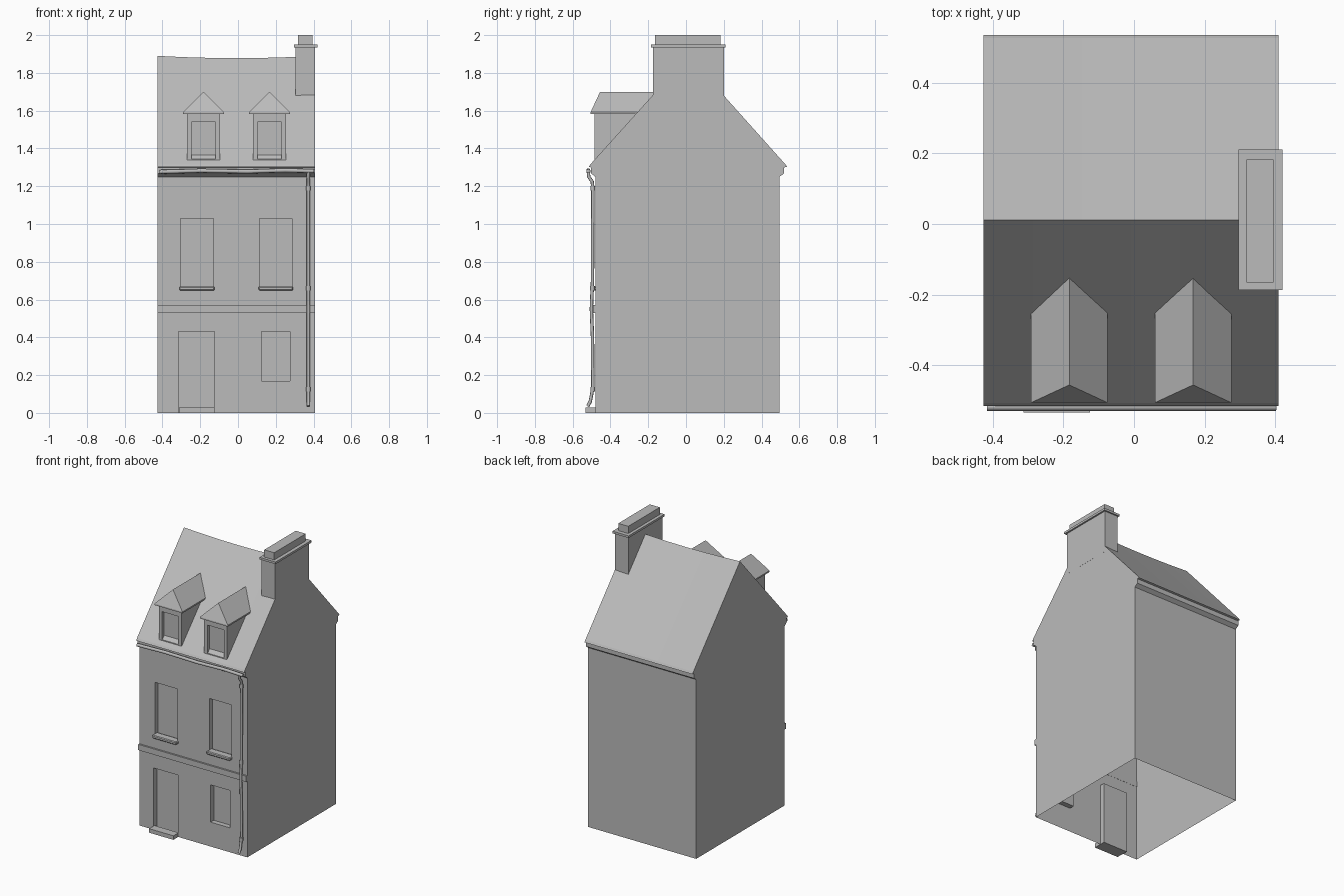
import bpy, bmesh
from mathutils import Vector

if "Cube" in bpy.data.objects:
    bpy.data.objects.remove(bpy.data.objects["Cube"], do_unlink=True)

stone = bpy.data.materials.new("plain grey")
stone.use_nodes = True
GREY = (0.5, 0.5, 0.5, 1)
stone.diffuse_color = GREY
stone.node_tree.nodes["Principled BSDF"].inputs["Base Color"].default_value = GREY

LEFT, RIGHT, FRONT, BACK = -0.425, 0.408, -0.48, 0.495
RIDGE_Y, RIDGE_Z = 0.012, 1.89


def finish(name, bm):
    bmesh.ops.remove_doubles(bm, verts=bm.verts, dist=0.0001)
    mesh = bpy.data.meshes.new(name)
    bm.to_mesh(mesh)
    bm.free()
    obj = bpy.data.objects.new(name, mesh)
    bpy.context.collection.objects.link(obj)
    mesh.materials.append(stone)
    return obj


def face(bm, *points):
    return bm.faces.new([bm.verts.new(p) for p in points])


def add_box(bm, x, y, z):
    made = bmesh.ops.create_cube(bm, size=1)["verts"]
    for v in made:
        v.co = [r[0] + (c + 0.5) * (r[1] - r[0]) for r, c in zip((x, y, z), v.co)]


def box(name, x, y, z):
    bm = bmesh.new()
    add_box(bm, x, y, z)
    return finish(name, bm)


def front_panel(bm, x, z, y, openings, depth):
    """Flat front wall with recessed rectangular openings."""
    xs = sorted({*x, *(e for o in openings for e in o[:2])})
    zs = sorted({*z, *(e for o in openings for e in o[2:])})
    for a, b in zip(xs, xs[1:]):
        for c, d in zip(zs, zs[1:]):
            if not any(o[0] <= a and b <= o[1] and o[2] <= c and d <= o[3] for o in openings):
                face(bm, (a, y, c), (b, y, c), (b, y, d), (a, y, d))
    q = y + depth
    for a, b, c, d in openings:
        face(bm, (a, q, c), (b, q, c), (b, q, d), (a, q, d))
        ring = [(a, c), (b, c), (b, d), (a, d)]
        for (x0, z0), (x1, z1) in zip(ring, ring[1:] + ring[:1]):
            face(bm, (x0, y, z0), (x0, q, z0), (x1, q, z1), (x1, y, z1))


# Front wall with door and window recesses
upper = [(-0.305, -0.13), (0.115, 0.285)]
holes = [(a, b, 0.665, 1.03) for a, b in upper]
holes += [(-0.315, -0.125, 0, 0.43), (0.125, 0.275, 0.17, 0.43)]
bm = bmesh.new()
front_panel(bm, (LEFT, RIGHT), (0, 1.25), FRONT, holes, 0.035)
bmesh.ops.remove_doubles(bm, verts=bm.verts, dist=0.0001)
bmesh.ops.dissolve_limit(bm, angle_limit=0.01, verts=bm.verts, edges=bm.edges)
finish("front_wall", bm)

# Gables, back wall, cornice and roof swept from one outline, open underneath
outline = [(FRONT, 0), (FRONT, 1.25), (-0.502, 1.268), (-0.502, 1.3), (-0.515, 1.302),
           (-0.506, 1.316), (RIDGE_Y, RIDGE_Z), (0.526, 1.316), (0.535, 1.302),
           (0.52, 1.3), (0.52, 1.268), (BACK, 1.25), (BACK, 0)]
STEPS = 6
bm = bmesh.new()
rows = []
for i in range(STEPS + 1):
    t = i / STEPS
    sag = 0.012 * 4 * t * (1 - t)
    rows.append([bm.verts.new((LEFT + t * (RIGHT - LEFT), y, z - (sag if z == RIDGE_Z else 0)))
                 for y, z in outline])
for r, s in zip(rows, rows[1:]):
    for j in range(1, len(outline) - 1):
        bm.faces.new((r[j], r[j + 1], s[j + 1], s[j]))
bm.faces.new(rows[0])
bm.faces.new(list(reversed(rows[-1])))
bmesh.ops.recalc_face_normals(bm, faces=bm.faces)
if sum((f.normal.z * f.calc_area() for f in bm.faces)) < 0:
    bmesh.ops.reverse_faces(bm, faces=bm.faces)
finish("walls_and_roof", bm)

# String course, sills and doorstep
box("string_course", (LEFT, RIGHT), (FRONT - 0.012, FRONT + 0.001), (0.53, 0.57))
for side, (a, b) in zip(("right", "left"), upper):
    sill = box(side + "_window_sill", (a - 0.006, b + 0.006), (FRONT - 0.025, FRONT + 0.03), (0.648, 0.67))
    bevel = sill.modifiers.new("worn edges", "BEVEL")
    bevel.width = 0.005
    bevel.segments = 1
box("doorstep", (-0.312, -0.125), (-0.533, FRONT + 0.005), (0, 0.028))


# Dormers with hipped front roofs
def dormer(name, cx):
    bm = bmesh.new()
    front, w, foot, top = -0.485, 0.088, 1.335, 1.585
    front_panel(bm, (cx - w, cx + w), (foot, top), front,
                [(cx - 0.064, cx + 0.064, foot + 0.008, 1.54)], 0.025)
    for s in (-1, 1):
        x = cx + s * w
        cheek = [(x, front, foot), (x, front, top), (x, -0.24, top)]
        face(bm, *(cheek if s < 0 else cheek[::-1]))
    # Roof: low fascia, two slopes and a front hip
    h, e0, e1, tip = 0.108, 1.582, 1.592, 1.7
    y0, y1 = -0.505, -0.245
    add_box(bm, (cx - h, cx + h), (y0, y1), (e0, e1))
    apex, end = (cx, -0.455, tip), (cx, -0.15, tip)
    fl, fr = (cx - h, y0, e1), (cx + h, y0, e1)
    bl, br = (cx - h, y1, e1), (cx + h, y1, e1)
    face(bm, fl, fr, apex)
    face(bm, fr, br, end, apex)
    face(bm, bl, fl, apex, end)
    finish(name, bm)


dormer("right_dormer", -0.183)
dormer("left_dormer", 0.167)

# Chimney stack, cap and top
box("chimney_stack", (0.305, RIGHT + 0.0005), (-0.175, 0.2), (1.64, 1.94))
box("chimney_cap", (0.296, 0.42), (-0.186, 0.21), (1.935, 1.95))
box("chimney_top", (0.318, 0.395), (-0.165, 0.182), (1.95, 2.0))


# Gutter and downpipe
def pipe(name, points, radius, sides=8):
    curve = bpy.data.curves.new(name, "CURVE")
    curve.dimensions = "3D"
    curve.bevel_depth = radius
    curve.bevel_resolution = (sides - 4) // 2
    curve.use_fill_caps = True
    spline = curve.splines.new("POLY")
    spline.points.add(len(points) - 1)
    for p, co in zip(spline.points, points):
        p.co = (*co, 1)
    curve.materials.append(stone)
    obj = bpy.data.objects.new(name, curve)
    bpy.context.collection.objects.link(obj)


pipe("gutter", [(-0.415, -0.517, 1.276), (-0.2, -0.517, 1.282), (0.05, -0.517, 1.278),
                (0.25, -0.517, 1.284), (0.402, -0.517, 1.28)], 0.011)
PX = 0.372
path = [(-0.517, 1.28), (-0.515, 1.25), (-0.497, 1.225), (-0.493, 1.19), (-0.495, 0.7),
        (-0.501, 0.55), (-0.495, 0.4), (-0.493, 0.14), (-0.499, 0.1), (-0.507, 0.06), (-0.52, 0.035)]
pipe("downpipe", [(PX, y, z) for y, z in path], 0.009)
for i, (y, z) in enumerate([(-0.493, 1.19), (-0.495, 0.66), (-0.494, 0.125)]):
    pipe("pipe_collar_%d" % (i + 1), [(PX, y, z - 0.012), (PX, y, z + 0.012)], 0.012)
